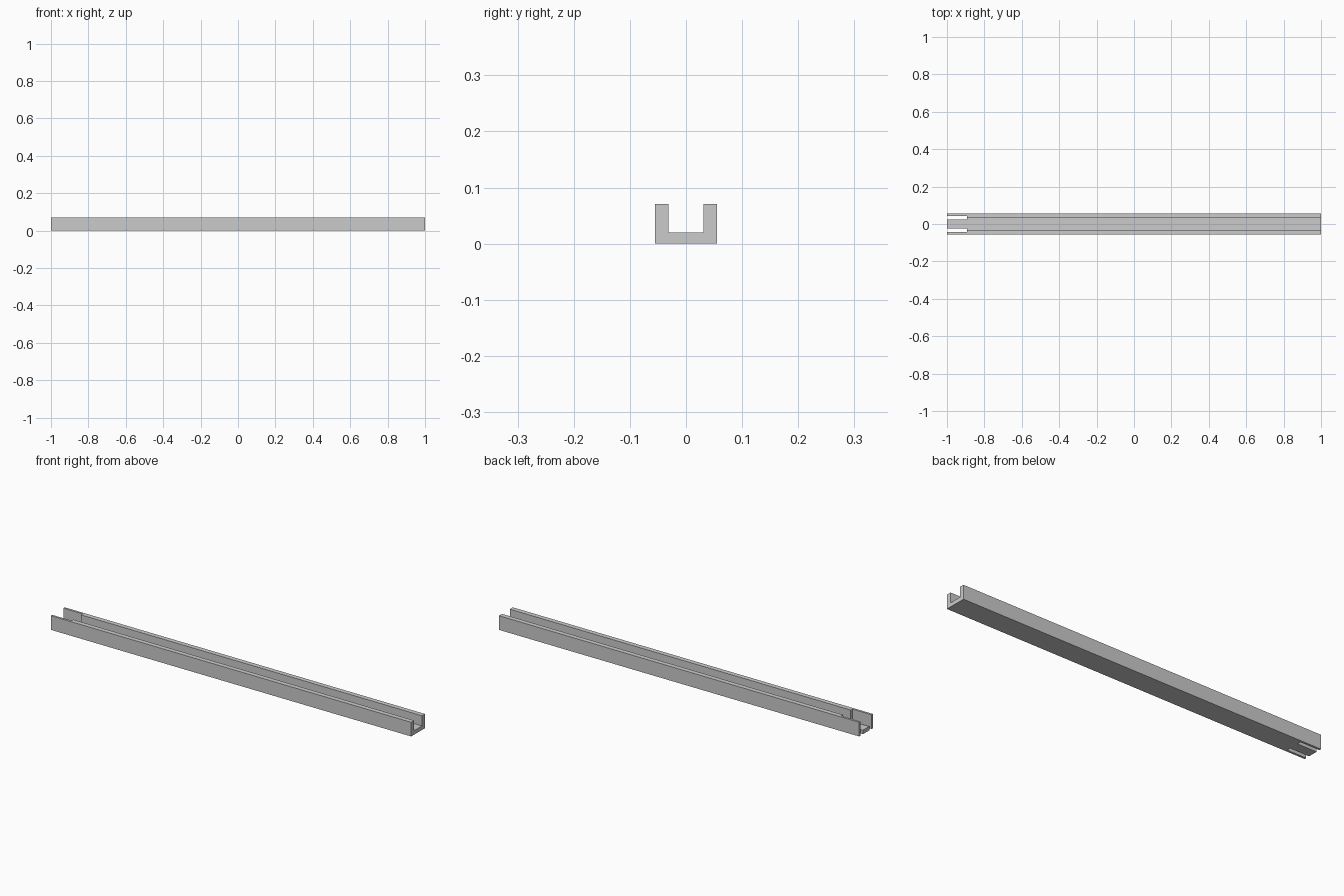
import bpy
import bmesh

HALF_LEN, HALF_W, HEIGHT = 1.0, 0.055, 0.071
INNER, FLOOR = 0.031, 0.02
SLOT_END, SLOT_IN, SLOT_OUT = -0.893, 0.025, 0.044

cube = bpy.data.objects.get("Cube")
if cube:
    bpy.data.objects.remove(cube, do_unlink=True)

grey = bpy.data.materials.new("plain grey")
grey.use_nodes = True
colour = (0.6, 0.6, 0.6, 1)
grey.diffuse_color = colour
grey.node_tree.nodes["Principled BSDF"].inputs["Base Color"].default_value = colour


def extrude_profile(name, profile, x0, x1):
    """Sweep a closed (y, z) outline along x."""
    bm = bmesh.new()
    face = bm.faces.new([bm.verts.new((x0, y, z)) for y, z in profile])
    swept = bmesh.ops.extrude_face_region(bm, geom=[face])
    verts = [g for g in swept["geom"] if isinstance(g, bmesh.types.BMVert)]
    bmesh.ops.translate(bm, verts=verts, vec=(x1 - x0, 0, 0))
    bmesh.ops.recalc_face_normals(bm, faces=bm.faces)
    mesh = bpy.data.meshes.new(name)
    bm.to_mesh(mesh)
    bm.free()
    mesh.materials.append(grey)
    obj = bpy.data.objects.new(name, mesh)
    bpy.context.collection.objects.link(obj)
    return obj


# U-shaped channel along the full length
half = [(HALF_W, 0), (HALF_W, HEIGHT), (INNER, HEIGHT), (INNER, FLOOR)]
outline = half + [(-y, z) for y, z in reversed(half)]
channel = extrude_profile("channel", outline, -HALF_LEN, HALF_LEN)

# Slots at the right end, leaving thin cheeks and a floor tongue
for side, label in ((1, "back"), (-1, "front")):
    a, b = side * SLOT_IN, side * SLOT_OUT
    low, high = -0.1, HEIGHT + 0.1
    cutter = extrude_profile(label + "_slot_cutter",
                             [(a, low), (b, low), (b, high), (a, high)],
                             -HALF_LEN - 0.1, SLOT_END)
    cutter.hide_render = True
    cutter.hide_viewport = True
    cut = channel.modifiers.new(label + " slot", "BOOLEAN")
    cut.operation = "DIFFERENCE"
    cut.solver = "EXACT"
    cut.object = cutter
